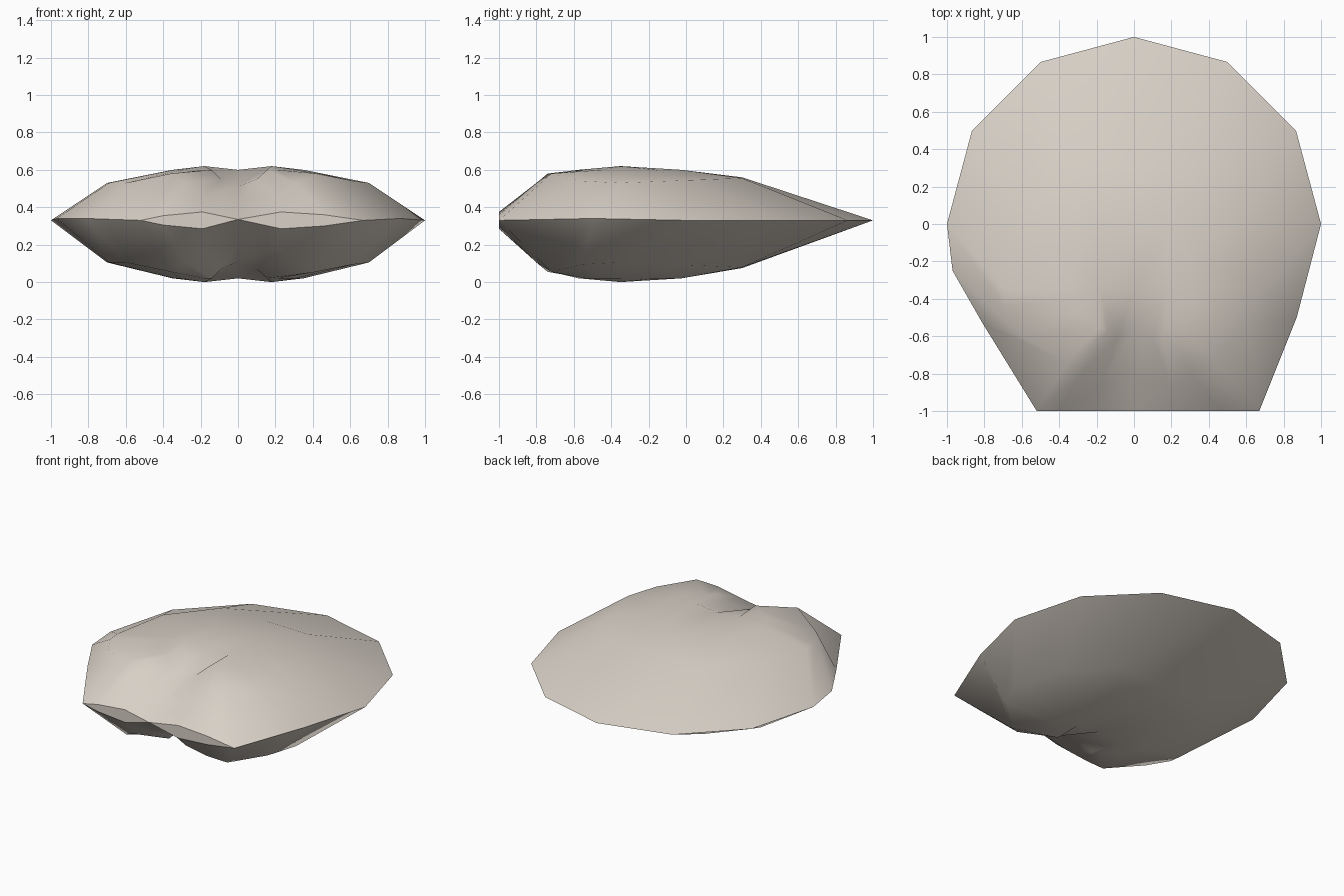
import bpy
import bmesh
from math import sin, cos, radians

default_cube = bpy.data.objects.get("Cube")
if default_cube:
    bpy.data.objects.remove(default_cube, do_unlink=True)

SEAM = 0.33          # height where the two valves meet
BEAK_Y = -0.35       # highest part of each valve

shell_colour = bpy.data.materials.new("warm_shell")
shell_colour.use_nodes = True
colour = (0.69, 0.635, 0.57, 1)
shell_colour.diffuse_color = colour
shell_node = shell_colour.node_tree.nodes["Principled BSDF"]
shell_node.inputs["Base Color"].default_value = colour
shell_node.inputs["Roughness"].default_value = 0.8


def make_object(name, mesh_builder):
    """Turn a bmesh into a smooth object with the shell colour."""
    mesh_builder.normal_update()
    mesh = bpy.data.meshes.new(name)
    mesh_builder.to_mesh(mesh)
    mesh_builder.free()
    for polygon in mesh.polygons:
        polygon.use_smooth = True
    mesh.materials.append(shell_colour)
    item = bpy.data.objects.new(name, mesh)
    bpy.context.collection.objects.link(item)
    return item


# Rounded back half: twelve-sided rim and a flatter shoulder
rim, shoulder = [], []
for step in range(7):
    angle = radians(30 * step)
    rim.append((cos(angle), sin(angle), SEAM))
    shoulder.append((0.7 * cos(angle),
                     min(0.65, 0.75 * sin(angle)) + BEAK_Y,
                     0.53 + 0.03 * sin(angle)))

# Uneven front half: rim point and shoulder point of each rib
front_ribs = [
    ((-.97, -.25, .34), (-.69, -.45, .53)),
    ((-.81, -.53, .34), (-.6, -.6, .53)),
    ((-.52, -1, SEAM), (-.36, -.74, .58)),
    ((-.4, -1, .355), (-.28, -.8, .53)),
    ((-.19, -1, .375), (-.18, -.87, .46)),
    ((0, -1, .335), (0, -.8, .42)),
    ((.23, -1, .375), (.2, -.87, .46)),
    ((.46, -1, .36), (.31, -.8, .53)),
    ((.67, -1, SEAM), (.42, -.72, .58)),
    ((.87, -.5, .34), (.62, -.55, .54)),
]
for rim_point, shoulder_point in front_ribs:
    rim.append(rim_point)
    shoulder.append(shoulder_point)


def crown_point(point):
    """Ring halfway between the shoulder and the beaks."""
    x, y, z = point
    return (x * 0.5, BEAK_Y + (y - BEAK_Y) * 0.5, min(0.6, z + 0.09))


def beak_point(point):
    """Each side rises to its own beak, with a shallow dip between."""
    side = 0 if abs(point[0]) < 0.01 else (1 if point[0] > 0 else -1)
    return (0.18 * side, BEAK_Y, 0.62 if side else 0.6)


crown = [crown_point(p) for p in shoulder]
beaks = [beak_point(p) for p in shoulder]


def lower_rim(point):
    """The rim is shared, except where the front lips part."""
    x, y, z = point
    return (x, y, 0.66 - z if y < -0.9 and z > 0.35 else z)


def mirrored(ring, total):
    return [(x, y, total - z) for x, y, z in ring]


def make_valve(name, rings, flip):
    """Skin a set of rings into one half of the shell."""
    bm = bmesh.new()
    rows = [[bm.verts.new(p) for p in ring] for ring in rings]
    count = len(rows[0])
    for outer, inner in zip(rows, rows[1:]):
        for i in range(count):
            j = (i + 1) % count
            corners = [outer[i], outer[j], inner[j], inner[i]]
            bm.faces.new(corners[::-1] if flip else corners)
    bmesh.ops.remove_doubles(bm, verts=bm.verts, dist=0.0005)
    return make_object(name, bm)


under_rim = [lower_rim(p) for p in rim]
make_valve("upper_valve", [rim, shoulder, crown, beaks], False)
make_valve("lower_valve",
           [under_rim, mirrored(shoulder, 0.635),
            mirrored(crown, 0.62), mirrored(beaks, 0.62)], True)

# Narrow lips fill the two openings beside the hinge
for name, first in (("right_lip", 9), ("left_lip", 12)):
    bm = bmesh.new()
    lower_edge = under_rim[first:first + 3]
    upper_edge = rim[first + 1:first + 4]
    outline = lower_edge + upper_edge[::-1]
    bm.faces.new([bm.verts.new(p) for p in outline])
    make_object(name, bm)
